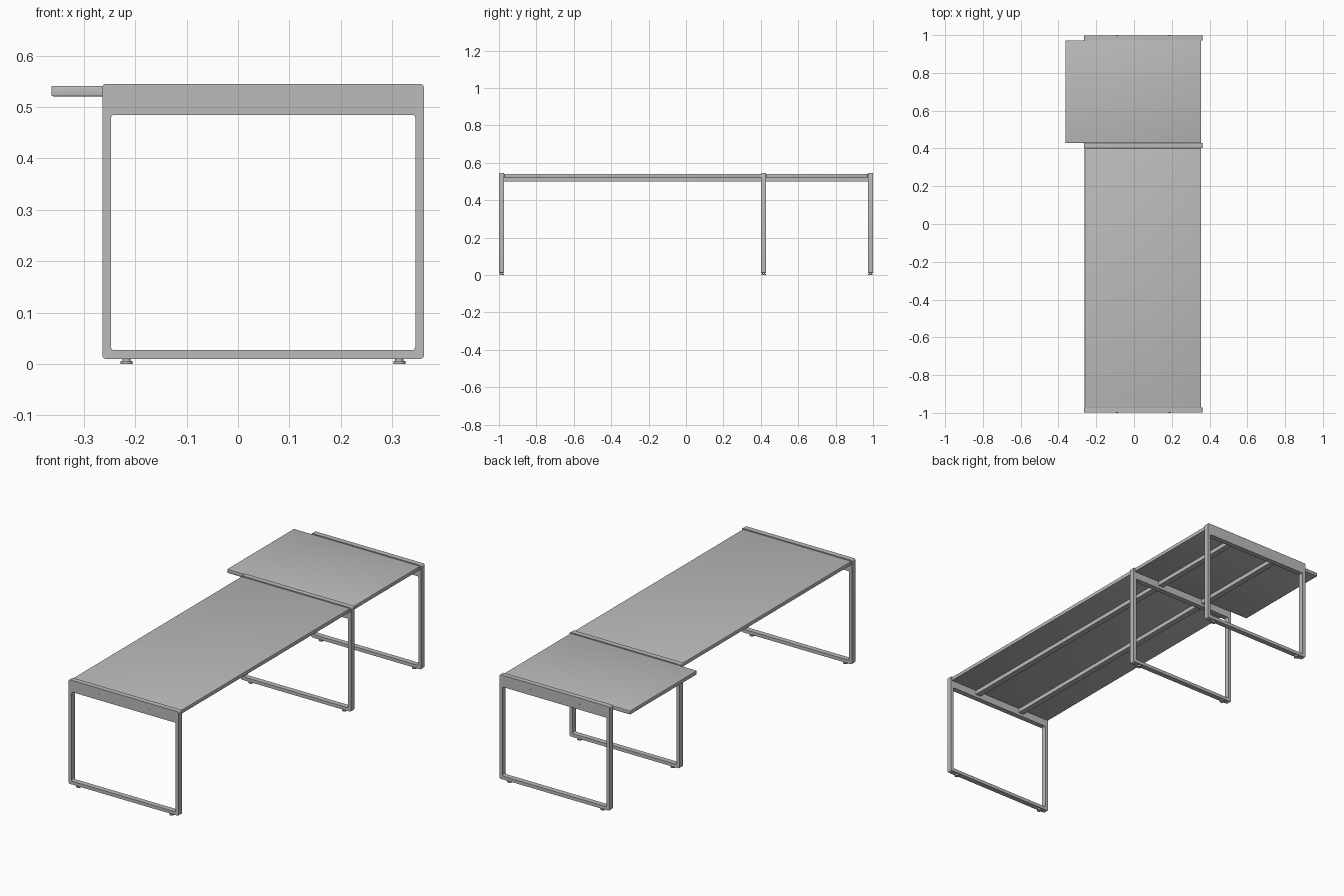
import bpy, bmesh, math
from mathutils import Matrix

cube = bpy.data.objects.get("Cube")
if cube:
    bpy.data.objects.remove(cube, do_unlink=True)

grey = bpy.data.materials.new("light_grey")
grey.use_nodes = True
GREY = (0.5, 0.5, 0.5, 1.0)
grey.diffuse_color = GREY
grey.node_tree.nodes["Principled BSDF"].inputs["Base Color"].default_value = GREY


def finish(name, bm):
    bmesh.ops.recalc_face_normals(bm, faces=bm.faces)
    mesh = bpy.data.meshes.new(name)
    bm.to_mesh(mesh)
    bm.free()
    mesh.materials.append(grey)
    obj = bpy.data.objects.new(name, mesh)
    bpy.context.scene.collection.objects.link(obj)
    bpy.ops.object.select_all(action="DESELECT")
    obj.select_set(True)
    bpy.context.view_layer.objects.active = obj
    bpy.ops.object.shade_smooth_by_angle(angle=math.radians(30))
    return obj


def box(name, x0, x1, y0, y1, z0, z1, bevel=0.0):
    bm = bmesh.new()
    size = Matrix.Diagonal((x1 - x0, y1 - y0, z1 - z0, 1))
    centre = Matrix.Translation(((x0 + x1) / 2, (y0 + y1) / 2, (z0 + z1) / 2))
    bmesh.ops.create_cube(bm, size=1, matrix=centre @ size)
    if bevel:
        bmesh.ops.bevel(bm, geom=bm.edges[:], offset=bevel, segments=3,
                        profile=0.5, affect="EDGES")
    return finish(name, bm)


def rounded_rect(x0, x1, z0, z1, r, steps=5):
    """Outline of a rectangle with rounded corners, counter-clockwise."""
    corners = [(x1 - r, z1 - r), (x0 + r, z1 - r), (x0 + r, z0 + r), (x1 - r, z0 + r)]
    return [(cx + r * math.cos(a), cz + r * math.sin(a))
            for i, (cx, cz) in enumerate(corners)
            for a in (math.pi / 2 * (i + k / steps) for k in range(steps + 1))]


def leg_frame(name, y0, y1):
    """Closed loop leg with a deep top rail."""
    outer = rounded_rect(-0.264, 0.362, 0.010, 0.545, 0.007)
    inner = rounded_rect(-0.247, 0.345, 0.027, 0.485, 0.006)
    bm = bmesh.new()
    rings = [[bm.verts.new((x, y, z)) for x, z in outline]
             for outline, y in ((outer, y0), (outer, y1), (inner, y1), (inner, y0))]
    n = len(outer)
    for a, b in zip(rings, rings[1:] + rings[:1]):
        for i in range(n):
            j = (i + 1) % n
            bm.faces.new((a[i], a[j], b[j], b[i]))
    return finish(name, bm)


def disc(name, x, y, z, r, depth, along_y=False, sides=20):
    bm = bmesh.new()
    turn = Matrix.Rotation(math.pi / 2, 4, "X") if along_y else Matrix()
    bmesh.ops.create_cone(bm, cap_ends=True, segments=sides, radius1=r, radius2=r,
                          depth=depth, matrix=Matrix.Translation((x, y, z)) @ turn)
    return finish(name, bm)


# Leg frames with levelling feet
FRAMES = {"front": (-0.999, -0.972), "middle": (0.402, 0.429), "back": (0.972, 0.999)}
for place, (y0, y1) in FRAMES.items():
    leg_frame(place + "_leg_frame", y0, y1)
    for side, x in (("right", -0.217), ("left", 0.314)):
        y = (y0 + y1) / 2
        disc(f"{place}_{side}_foot_pad", x, y, 0.003, 0.0115, 0.006)
        disc(f"{place}_{side}_foot_stem", x, y, 0.008, 0.008, 0.006)

# Table tops, the back one overhanging on the right
box("main_table_top", -0.261, 0.356, -0.972, 0.402, 0.521, 0.541, 0.003)
box("back_table_top", -0.363, 0.356, 0.429, 0.972, 0.521, 0.541, 0.003)

# Support beams under the tops and bolt heads on the end rails
for side, x in (("right", -0.090), ("left", 0.187)):
    box(f"main_{side}_beam", x - 0.015, x + 0.015, -0.972, 0.402, 0.500, 0.521)
    box(f"back_{side}_beam", x - 0.015, x + 0.015, 0.429, 0.972, 0.500, 0.521)
    for place, y in (("front", -0.999), ("back", 0.999)):
        disc(f"{place}_{side}_bolt", x, y, 0.511, 0.005, 0.002, along_y=True)
